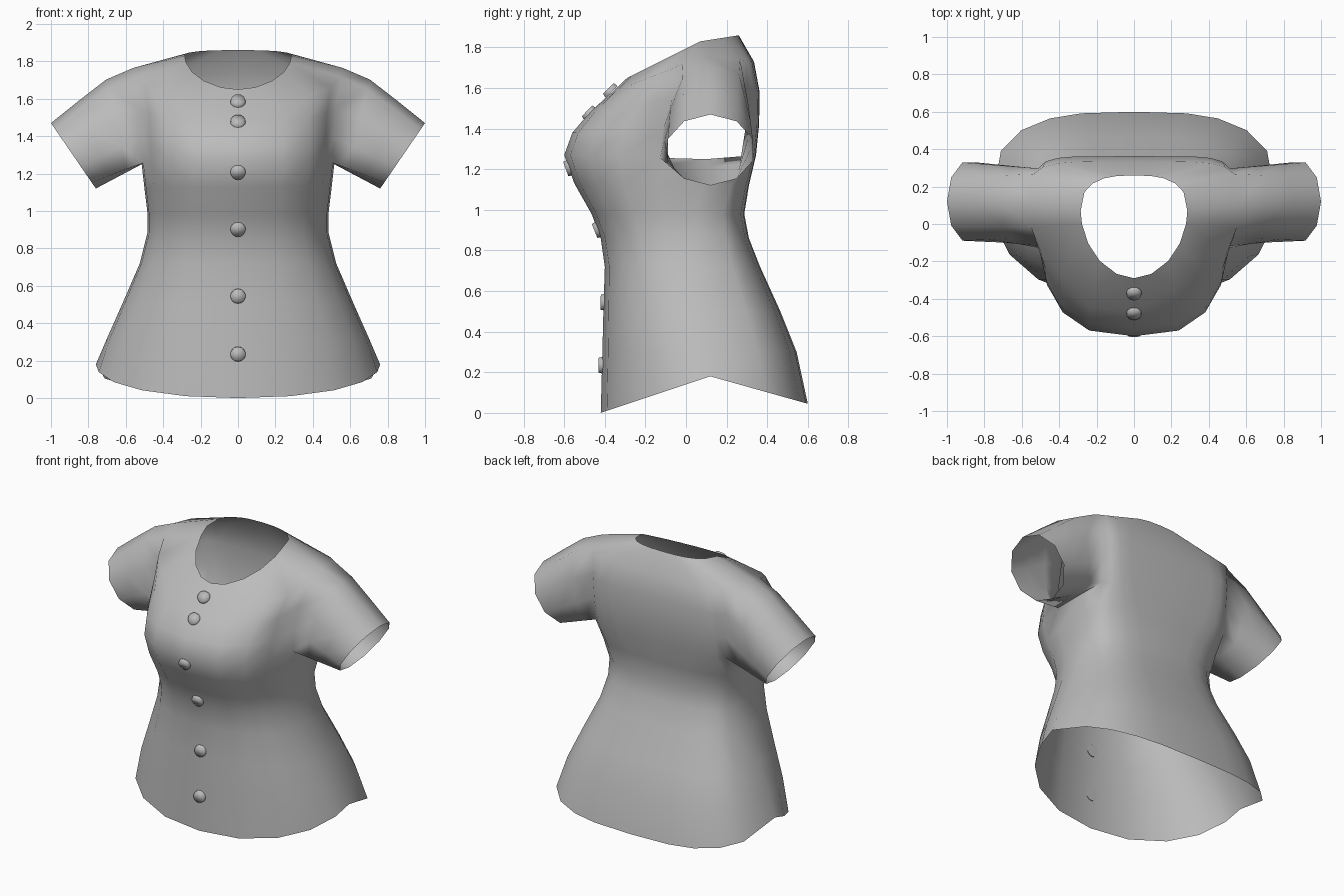
import bpy, bmesh, math
from mathutils import Vector

if "Cube" in bpy.data.objects:
    bpy.data.objects.remove(bpy.data.objects["Cube"])

grey = bpy.data.materials.new("light_grey")
grey.diffuse_color = (0.5, 0.5, 0.5, 1)
grey.use_nodes = True
grey.node_tree.nodes["Principled BSDF"].inputs["Base Color"].default_value = grey.diffuse_color

# Half-ring columns: front centre -> side -> back centre
FRONT = [0, 20, 41, 60, 78, 90]
BACK = [65, 45, 27, 13, 0]
SIDE = 5

# Rows: front (y, z), side (x, y, z), back (y, z), front and back squareness
ROWS = [
    ((-.42, .00), (.760, .12, .18), (.600, .045), 2.15, 3.0),
    ((-.412, .30), (.700, .10, .32), (.545, .30), 2.2, 3.0),
    ((-.407, .50), (.620, .08, .50), (.465, .50), 2.3, 3.0),
    ((-.40, .72), (.525, .05, .72), (.365, .72), 2.5, 3.0),
    ((-.42, .86), (.485, .05, .88), (.310, .86), 2.6, 3.0),
    ((-.465, .98), (.483, .05, .98), (.287, .98), 2.7, 3.0),
    ((-.55, 1.13), (.500, .08, 1.12), (.310, 1.12), 2.8, 3.5),
    ((-.60, 1.27), (.515, .10, 1.25), (.345, 1.27), 2.8, 5.0),
    ((-.56, 1.38), (.520, .10, 1.40), (.360, 1.42), 2.8, 6.0),
    ((-.475, 1.48), (.530, .10, 1.58), (.363, 1.58), 2.6, 6.0),
    ((-.37, 1.575), (.560, .10, 1.765), (.335, 1.73), 2.3, 5.0),
    ((-.29, 1.65), (.285, .07, 1.83), (.260, 1.86), 1.9, 2.7),
]
ARM_LOW, ARM_TOP = 7, 10


def half_ring(front, side, back, nf, nb):
    w, sy, sz = side
    pts = []
    for i, deg in enumerate(FRONT + BACK):
        (y, z), n = (front, nf) if i <= SIDE else (back, nb)
        c = max(0, math.cos(math.radians(deg))) ** (2 / n) if deg != 90 else 0
        s = math.sin(math.radians(deg)) ** (2 / n)
        pts.append((w * s, sy + (y - sy) * c, sz + (z - sz) * c))
    return pts


def finish(name, bm):
    bmesh.ops.recalc_face_normals(bm, faces=bm.faces)
    me = bpy.data.meshes.new(name)
    bm.to_mesh(me)
    bm.free()
    me.materials.append(grey)
    ob = bpy.data.objects.new(name, me)
    bpy.context.collection.objects.link(ob)
    return ob


def smooth(ob, angle):
    bpy.context.view_layer.objects.active = ob
    ob.select_set(True)
    bpy.ops.object.shade_smooth_by_angle(angle=math.radians(angle))
    ob.select_set(False)


# Blouse body, leaving an armhole at the side
bm = bmesh.new()
grid = [[bm.verts.new(p) for p in half_ring(*row)] for row in ROWS]
for r in range(len(ROWS) - 1):
    for c in range(len(grid[0]) - 1):
        if ARM_LOW <= r < ARM_TOP and c in (SIDE - 1, SIDE):
            continue
        bm.faces.new((grid[r][c], grid[r][c + 1], grid[r + 1][c + 1], grid[r + 1][c]))

# Sleeve lofted from the armhole to the cuff
rows = range(ARM_LOW, ARM_TOP + 1)
hole = ([grid[ARM_LOW][SIDE]] + [grid[r][SIDE - 1] for r in rows]
        + [grid[ARM_TOP][SIDE]] + [grid[r][SIDE + 1] for r in reversed(rows)])
start = [v.co.copy() for v in hole]
centre, up = Vector((.88, .12, 1.295)), Vector((.12, 0, .175))
prev = hole
for t, bulge in ((.33, .035), (.66, .02), (1, 0)):
    ring = []
    for k, p in enumerate(start):
        a = 2 * math.pi * k / len(start)
        cuff = centre - up * math.cos(a) + Vector((0, -.22 * math.sin(a), 0))
        lift = Vector((0, 0, bulge * max(0, -math.cos(a))))
        ring.append(bm.verts.new(p.lerp(cuff, t) + lift))
    for k in range(len(ring)):
        j = (k + 1) % len(ring)
        bm.faces.new((prev[k], prev[j], ring[j], ring[k]))
    prev = ring

blouse = finish("blouse", bm)
mirror = blouse.modifiers.new("mirror", 'MIRROR')
mirror.use_clip = True
bpy.context.view_layer.objects.active = blouse
bpy.ops.object.modifier_apply(modifier="mirror")
smooth(blouse, 80)

# Buttons down the front, tilted to follow the cloth
for i, (y, z, tilt) in enumerate([(-.375, 1.59, 45), (-.48, 1.48, 43), (-.582, 1.205, -20),
                                  (-.44, .90, -22), (-.41, .545, 2), (-.42, .235, 2)]):
    bm = bmesh.new()
    bmesh.ops.create_cone(bm, cap_ends=True, segments=14, radius1=.041, radius2=.037, depth=.022)
    ob = finish(f"button_{i + 1}", bm)
    ob.location = (0, y, z)
    ob.rotation_euler.x = math.radians(90 - tilt)
    smooth(ob, 80)
